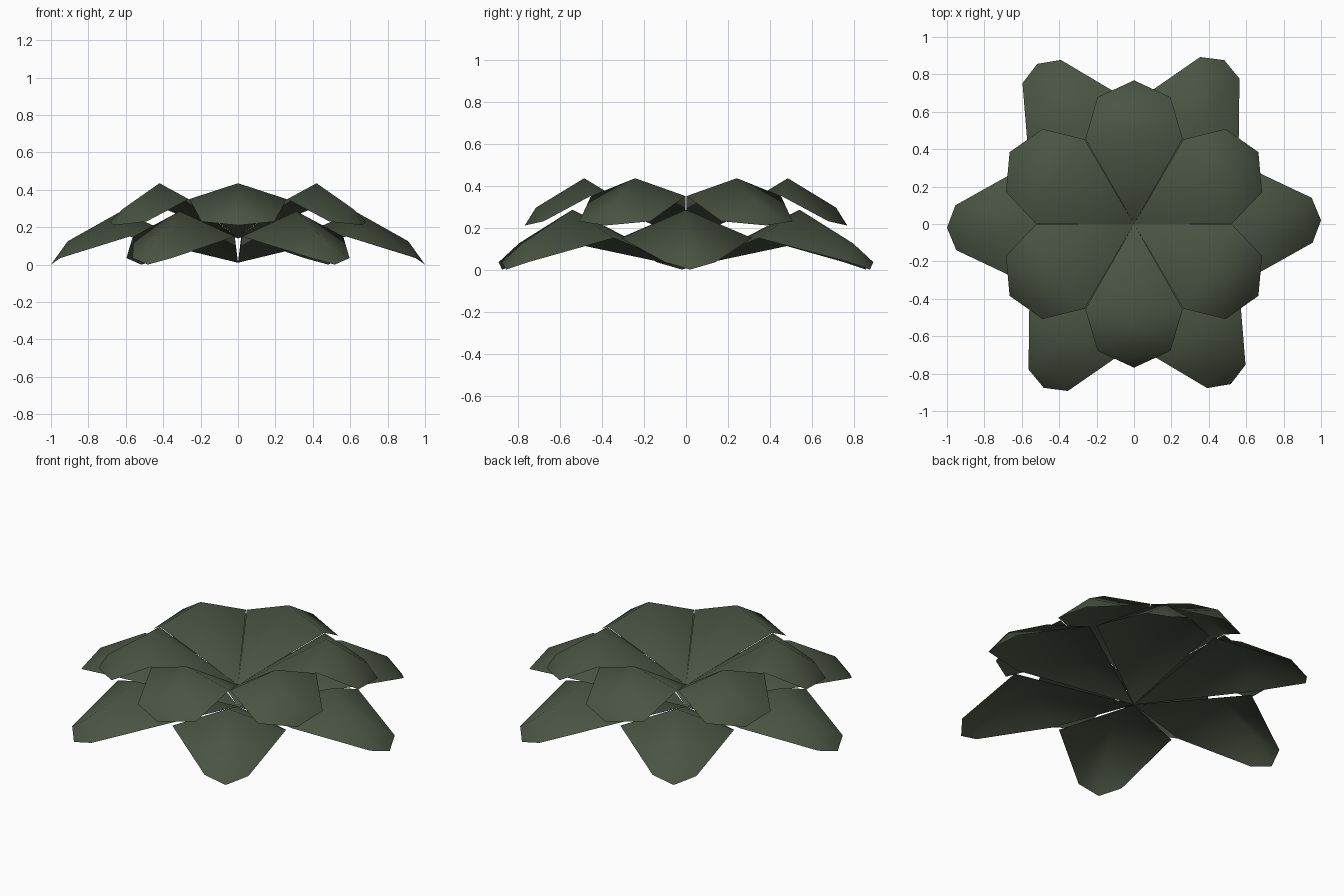
import bpy
from math import sin, cos, radians

if "Cube" in bpy.data.objects:
    bpy.data.objects.remove(bpy.data.objects["Cube"])

# Single dark leaf colour
green = bpy.data.materials.new("dark leaf green")
green.diffuse_color = (0.068, 0.088, 0.056, 1)
green.use_nodes = True
green.node_tree.nodes["Principled BSDF"].inputs["Base Color"].default_value = green.diffuse_color


def leaf(name, angle, rib, left, right):
    """Folded leaf: rib = base, peak, mid, tip; left/right = shoulder, side.
    Points are (distance outward, sideways offset, height)."""
    a = radians(angle)
    pts = [(r * cos(a) - t * sin(a), r * sin(a) + t * cos(a), z)
           for r, t, z in rib + left + right]
    faces = [(0, 1, 4), (1, 2, 5, 4), (2, 3, 5),
             (0, 6, 1), (1, 6, 7, 2), (2, 7, 3)]
    # reverse so the normals point upwards
    mesh = bpy.data.meshes.new(name)
    mesh.from_pydata(pts, [], faces)
    mesh.materials.append(green)
    for p in mesh.polygons:
        p.use_smooth = True
    if mesh.polygons[0].normal.z < 0:
        mesh.flip_normals()
    obj = bpy.data.objects.new(name, mesh)
    bpy.context.collection.objects.link(obj)


for i in range(6):
    # Long drooping outer leaves resting on the ground
    leaf(f"lower_leaf_{i + 1}", 60 * i,
         [(0, 0, 0.01), (0.625, 0, 0.285), (0.91, 0.015, 0.125), (1.0, 0.02, 0)],
         [(0.58, 0.315, 0.15), (0.95, 0.14, 0.035)],
         [(0.58, -0.31, 0.15), (0.955, -0.10, 0.035)])
    # Shorter raised inner leaves, set between the outer ones
    leaf(f"upper_leaf_{i + 1}", 60 * i + 30,
         [(0, 0, 0.14), (0.485, 0, 0.435), (0.715, 0, 0.295), (0.768, 0, 0.21)],
         [(0.455, 0.26, 0.35), (0.678, 0.195, 0.23)],
         [(0.455, -0.26, 0.35), (0.678, -0.195, 0.23)])
